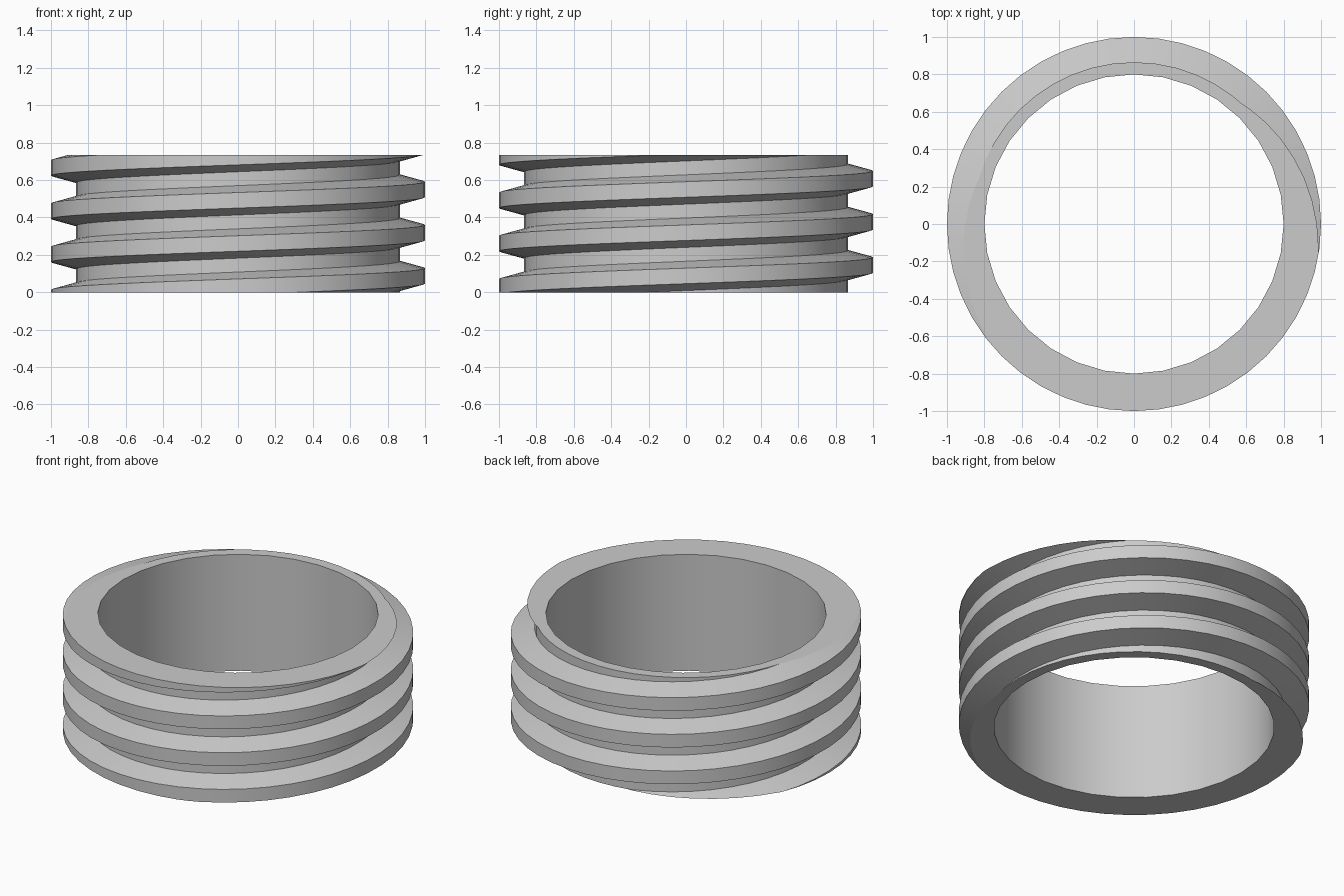
import bpy, bmesh, math

cube = bpy.data.objects.get("Cube")
if cube:
    bpy.data.objects.remove(cube)

BORE_SEGS, THREAD_SEGS, TURNS = 32, 48, 6
HEIGHT, PITCH, START = 0.733, 0.231, 0.046
BORE, ROOT, CREST = 0.80, 0.865, 1.0
# thread profile over one pitch: crest bottom, crest top, root bottom, root top
PROFILE = [(CREST, 0.0), (CREST, 0.083), (ROOT, 0.12), (ROOT, 0.194)]

metal = bpy.data.materials.new("grey_metal")
metal.use_nodes = True
grey = (0.6, 0.6, 0.6, 1)
metal.diffuse_color = grey
metal.node_tree.nodes["Principled BSDF"].inputs["Base Color"].default_value = grey


def ring_point(radius, turn, z):
    a = math.tau * turn
    return (radius * math.cos(a), radius * math.sin(a), z)


bm = bmesh.new()

# helical thread surface, starting two turns below the base
spirals = [[bm.verts.new(ring_point(r, n / THREAD_SEGS,
                                    START + dz + PITCH * (n / THREAD_SEGS - 2)))
            for n in range(THREAD_SEGS * TURNS + 1)] for r, dz in PROFILE]
# the top of the root meets the crest one turn later
spirals.append(spirals[0][THREAD_SEGS:])
for low, high in zip(spirals, spirals[1:]):
    for n in range(len(high) - 1):
        bm.faces.new((low[n], low[n + 1], high[n + 1], high[n]))

# bore wall
lower, upper = [[bm.verts.new(ring_point(BORE, n / BORE_SEGS, z))
                 for n in range(BORE_SEGS)] for z in (-0.1, HEIGHT + 0.1)]
for n in range(BORE_SEGS):
    m = (n + 1) % BORE_SEGS
    bm.faces.new((lower[m], lower[n], upper[n], upper[m]))

# trim flat at both ends and close with ring caps
for z, side in ((0, -1), (HEIGHT, 1)):
    geom = bm.verts[:] + bm.edges[:] + bm.faces[:]
    bmesh.ops.bisect_plane(bm, geom=geom, dist=1e-5, plane_co=(0, 0, z),
                           plane_no=(0, 0, side), clear_outer=True)
    rim = [e for e in bm.edges if e.is_boundary
           and all(abs(v.co.z - z) < 1e-4 for v in e.verts)]
    bmesh.ops.triangle_fill(bm, edges=rim, use_beauty=True, normal=(0, 0, side))
bmesh.ops.recalc_face_normals(bm, faces=bm.faces[:])

mesh = bpy.data.meshes.new("threaded_ring")
bm.to_mesh(mesh)
bm.free()
mesh.materials.append(metal)
ring = bpy.data.objects.new("threaded_ring", mesh)
bpy.context.collection.objects.link(ring)

bpy.ops.object.select_all(action="DESELECT")
ring.select_set(True)
bpy.context.view_layer.objects.active = ring
bpy.ops.object.shade_smooth_by_angle(angle=math.radians(13))
